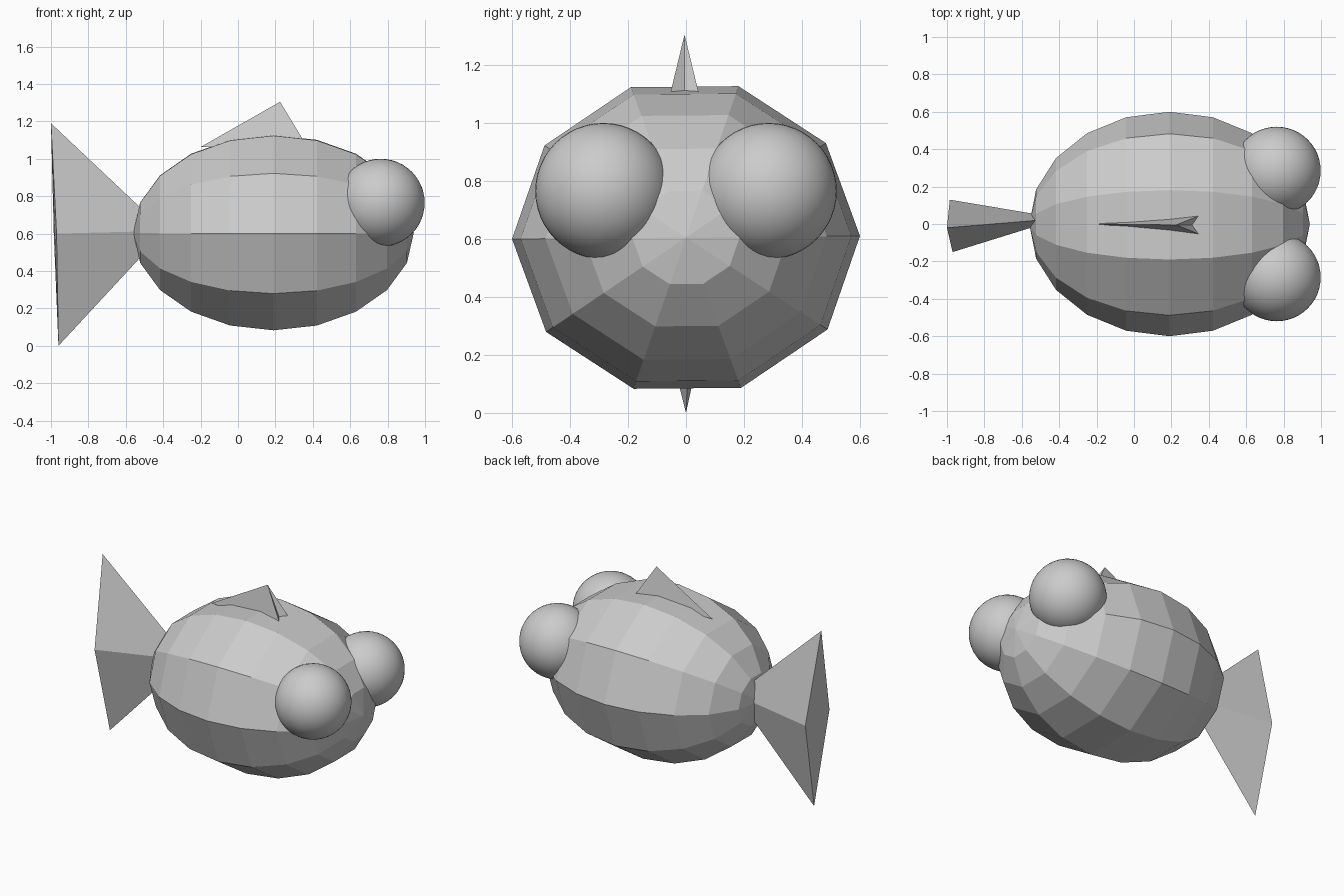
import bpy
import bmesh
from math import radians
from mathutils import Matrix, Vector

cube = bpy.data.objects.get("Cube")
if cube:
    bpy.data.objects.remove(cube, do_unlink=True)

GREY = (0.6, 0.6, 0.6, 1)
grey = bpy.data.materials.new("plain grey")
grey.use_nodes = True
grey.diffuse_color = GREY
grey.node_tree.nodes["Principled BSDF"].inputs["Base Color"].default_value = GREY


def add_object(name, bm, smooth=False):
    bmesh.ops.recalc_face_normals(bm, faces=bm.faces)
    for face in bm.faces:
        face.smooth = smooth
    mesh = bpy.data.meshes.new(name)
    bm.to_mesh(mesh)
    bm.free()
    mesh.materials.append(grey)
    obj = bpy.data.objects.new(name, mesh)
    bpy.context.collection.objects.link(obj)
    return obj


def ellipsoid(name, centre, radii, segments, rings, smooth):
    """Sphere with its poles along x, stretched to the given radii."""
    bm = bmesh.new()
    bmesh.ops.create_uvsphere(bm, u_segments=segments, v_segments=rings, radius=1)
    bm.transform(Matrix.Diagonal((*radii, 1)) @ Matrix.Rotation(radians(90), 4, "Y"))
    obj = add_object(name, bm, smooth)
    obj.location = centre
    return obj


def pyramid(name, apex, base):
    """Fin shape: a base outline joined to one apex."""
    bm = bmesh.new()
    tip = bm.verts.new(apex)
    ring = [bm.verts.new(p) for p in base]
    for a, b in zip(ring, ring[1:] + ring[:1]):
        bm.faces.new((tip, a, b))
    bm.faces.new(ring)
    return add_object(name, bm)


# Faceted egg-shaped body, rolled very slightly
body = ellipsoid("body", (0.19, 0, 0.605), (0.75, 0.6, 0.547), 10, 10, False)
body.rotation_euler.x = radians(0.5)

# Bulging round eyes
for side, name in ((1, "left_eye"), (-1, "right_eye")):
    ellipsoid(name, (0.763, side * 0.285, 0.765), (0.235,) * 3, 48, 24, True)

# Tail fin, with its point buried in the body
pyramid("tail_fin", (-0.39, 0.03, 0.615),
        [(-1, -0.02, 1.19), (-0.97, -0.15, 0.6), (-0.96, 0, 0), (-0.985, 0.13, 0.6)])

# Top fin, with a notched front
peak = Vector((0.225, -0.005, 1.305))
foot = [(-0.425, 0.005, -0.242), (0.13, -0.052, -0.215),
        (0.095, 0, -0.215), (0.13, 0.052, -0.215)]
pyramid("top_fin", peak, [peak + Vector(p) for p in foot])
